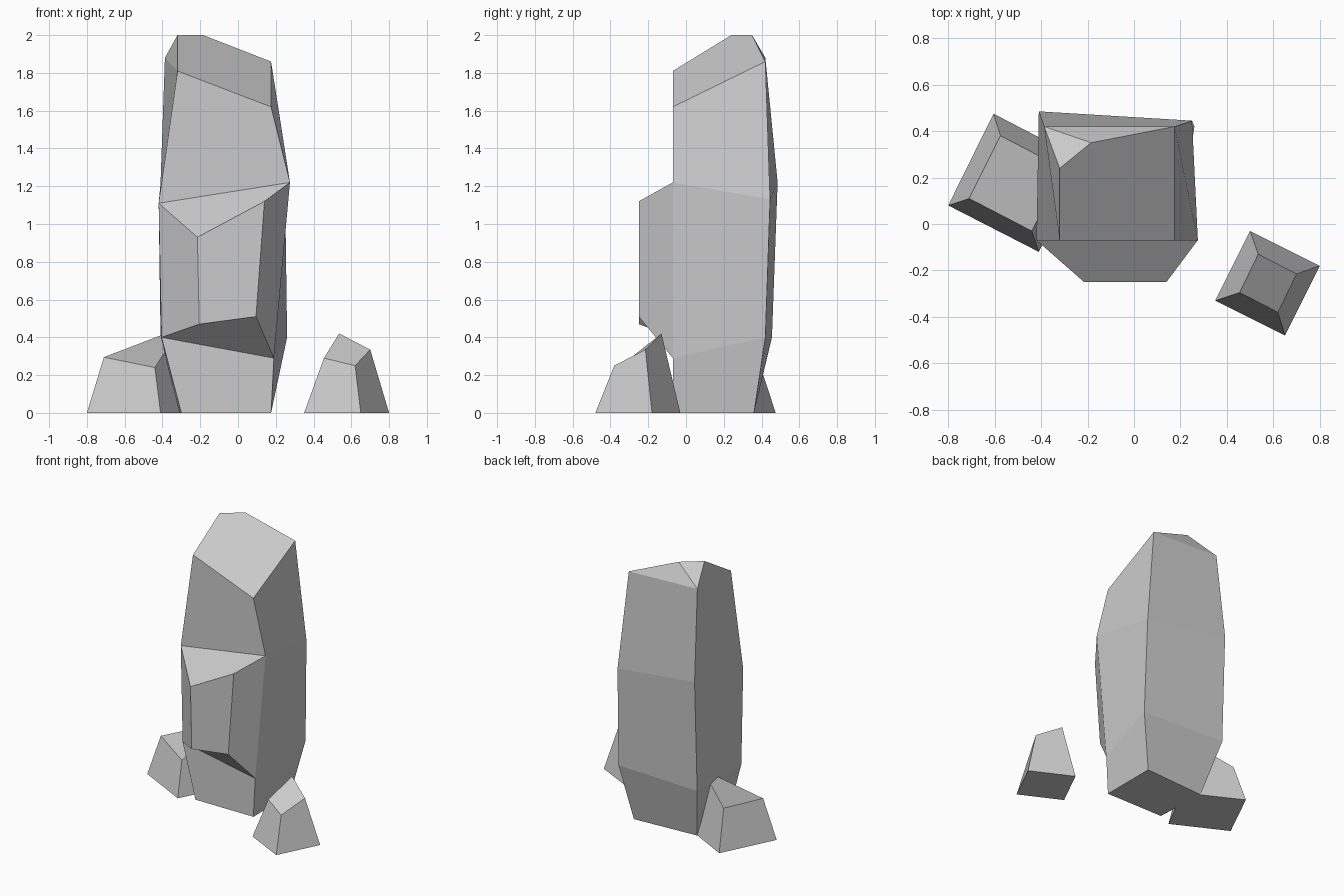
import bpy
import bmesh

cube = bpy.data.objects.get("Cube")
if cube:
    bpy.data.objects.remove(cube, do_unlink=True)

# One plain stone colour
stone = bpy.data.materials.new("grey_stone")
stone.use_nodes = True
GREY = (0.6, 0.6, 0.6, 1)
stone.diffuse_color = GREY
stone.node_tree.nodes["Principled BSDF"].inputs["Base Color"].default_value = GREY


def ring(bm, points):
    return [bm.verts.new(p) for p in points]


def bridge(bm, a, b, skip=()):
    """Join two four-cornered loops with flat sides."""
    for i in range(4):
        if i not in skip:
            j = (i + 1) % 4
            bm.faces.new((a[i], a[j], b[j], b[i]))


def finish(bm, name):
    bmesh.ops.recalc_face_normals(bm, faces=bm.faces[:])
    mesh = bpy.data.meshes.new(name)
    bm.to_mesh(mesh)
    bm.free()
    mesh.materials.append(stone)
    obj = bpy.data.objects.new(name, mesh)
    bpy.context.collection.objects.link(obj)


def small_rock(name, base, top):
    """Tapered block; base corners are (x, y), top corners (x, y, z)."""
    bm = bmesh.new()
    low = ring(bm, [(x, y, 0) for x, y in base])
    high = ring(bm, top)
    bridge(bm, low, high)
    bm.faces.new(low)
    bm.faces.new(high)
    finish(bm, name)


# Standing stone: loops run front right side (-x), front left, back left, back right
F = -0.07
bm = bmesh.new()
foot = ring(bm, [(-0.3, F, 0), (0.175, F, 0), (0.175, 0.36, 0), (-0.32, 0.33, 0)])
lower = ring(bm, [(-0.405, F, 0.4), (0.19, F, 0.29), (0.26, 0.42, 0.4), (-0.41, 0.455, 0.4)])
upper = ring(bm, [(-0.42, F, 1.11), (0.275, F, 1.22), (0.25, 0.445, 1.13), (-0.41, 0.485, 1.22)])
crown = ring(bm, [(-0.32, F, 1.81), (0.175, F, 1.62), (0.175, 0.42, 1.86), (-0.387, 0.42, 1.88)])
bm.faces.new(foot)
bridge(bm, foot, lower)
bridge(bm, lower, upper, skip=(0,))
bridge(bm, upper, crown)

# Bulge on the front
bulge = ring(bm, [(-0.205, -0.25, 0.47), (0.095, -0.25, 0.51), (0.14, -0.25, 1.12), (-0.215, -0.25, 0.93)])
bridge(bm, [lower[0], lower[1], upper[1], upper[0]], bulge)
bm.faces.new(bulge)

# Sloping top with a chipped back corner
peak_a = bm.verts.new((-0.32, 0.24, 2))
peak_b = bm.verts.new((-0.185, 0.35, 2))
fr, fl, bl, br = crown
bm.faces.new((fr, fl, bl, peak_b, peak_a))
bm.faces.new((bl, br, peak_b))
bm.faces.new((br, peak_a, peak_b))
bm.faces.new((br, fr, peak_a))
finish(bm, "standing_stone")

# Small rocks beside it
small_rock("left_rock",
           [(0.35, -0.33), (0.65, -0.48), (0.8, -0.18), (0.5, -0.03)],
           [(0.455, -0.295, 0.29), (0.62, -0.38, 0.25), (0.7, -0.215, 0.335), (0.535, -0.13, 0.42)])
small_rock("right_rock",
           [(-0.8, 0.08), (-0.41, -0.12), (-0.21, 0.27), (-0.605, 0.475)],
           [(-0.71, 0.11, 0.295), (-0.44, -0.03, 0.24), (-0.305, 0.24, 0.45), (-0.575, 0.38, 0.29)])
